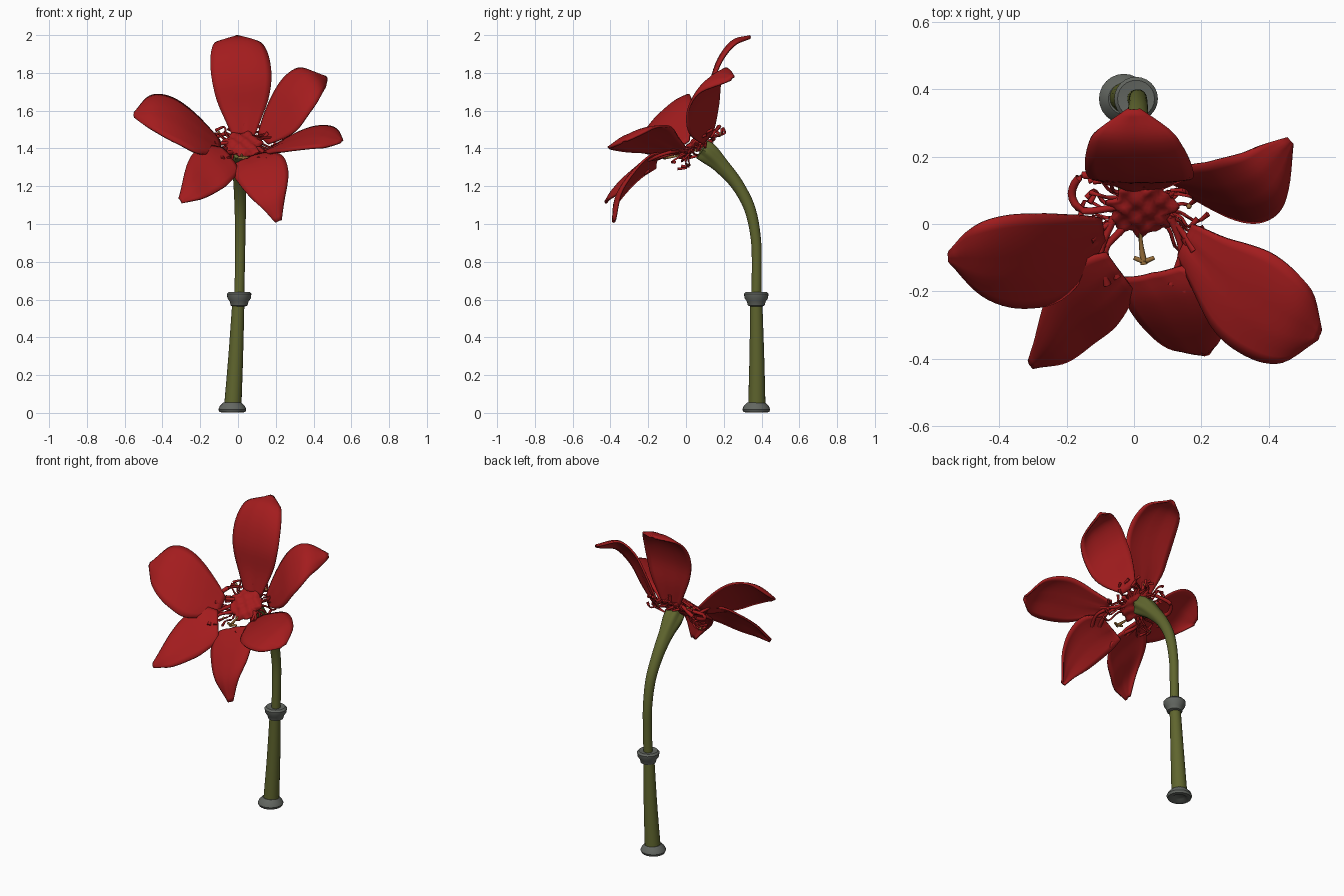
import bpy, bmesh, math, random
from mathutils import Vector as V

if "Cube" in bpy.data.objects:
    bpy.data.objects.remove(bpy.data.objects["Cube"])
random.seed(4)

def material(name, col):
    m = bpy.data.materials.new(name)
    m.diffuse_color = (*col, 1)
    m.use_nodes = True
    m.node_tree.nodes["Principled BSDF"].inputs["Base Color"].default_value = m.diffuse_color
    return m

RED = material("petal red", (0.365, 0.0115, 0.0125))
GREEN = material("stem olive", (0.115, 0.13, 0.027))
GREY = material("collar grey", (0.125, 0.135, 0.12))
TAN = material("anther tan", (0.3, 0.15, 0.04))

def spline(pts, t):
    """Catmull-Rom through equal-length tuples, t in 0..1"""
    n = len(pts) - 1
    i = min(int(t * n), n - 1)
    f = t * n - i
    def get(k):
        if k < 0:
            return [2 * a - b for a, b in zip(pts[0], pts[1])]
        if k > n:
            return [2 * a - b for a, b in zip(pts[n], pts[n - 1])]
        return pts[k]
    return [0.5 * (2 * b + (c - a) * f + (2 * a - 5 * b + 4 * c - d) * f * f
            + (3 * b - a - 3 * c + d) * f ** 3)
            for a, b, c, d in zip(get(i - 1), get(i), get(i + 1), get(i + 2))]

def tube(bm, pts, steps, sides, ridge=None, smooth=True):
    """Closed tube along (x, y, z, radius) points"""
    rows = [spline(pts, k / steps) for k in range(steps + 1)] if smooth else pts
    rings = []
    for k, r in enumerate(rows):
        a, b = rows[max(k - 1, 0)], rows[min(k + 1, len(rows) - 1)]
        # collars keep a level axis, curved tubes follow their path
        t = (V(b[:3]) - V(a[:3])).normalized() if smooth else V((0, 0, 1))
        ref = V((1, 0, 0)) if abs(t.x) < 0.8 else V((0, 0, 1))
        u = (ref - t * ref.dot(t)).normalized()
        w = t.cross(u)
        ring = []
        for s in range(sides):
            an = 2 * math.pi * s / sides
            rad = r[3] * (1 + (ridge(k / (len(rows) - 1), an) if ridge else 0))
            ring.append(bm.verts.new(V(r[:3]) + (u * math.cos(an) + w * math.sin(an)) * rad))
        rings.append(ring)
    for p, q in zip(rings, rings[1:]):
        for s in range(sides):
            bm.faces.new((p[s], p[(s + 1) % sides], q[(s + 1) % sides], q[s]))
    bm.faces.new(rings[0][::-1])
    bm.faces.new(rings[-1])

def finish(bm, name, mat, angle=45):
    bmesh.ops.recalc_face_normals(bm, faces=bm.faces)
    me = bpy.data.meshes.new(name)
    bm.to_mesh(me)
    bm.free()
    me.materials.append(mat)
    ob = bpy.data.objects.new(name, me)
    bpy.context.collection.objects.link(ob)
    bpy.ops.object.select_all(action='DESELECT')
    ob.select_set(True)
    bpy.context.view_layer.objects.active = ob
    bpy.ops.object.shade_smooth_by_angle(angle=math.radians(angle))
    return ob

# stem: tapered lower piece, bent upper piece flaring into a ridged receptacle
bm = bmesh.new()
tube(bm, [(-0.028, 0.375, 0.03, 0.046), (-0.012, 0.375, 0.3, 0.039),
          (0.002, 0.372, 0.59, 0.032)], 10, 20)
finish(bm, "lower_stem", GREEN)
bm = bmesh.new()
tube(bm, [(0.006, 0.372, 0.6, 0.027), (0.01, 0.374, 0.76, 0.026), (0.012, 0.37, 0.92, 0.027),
          (0.012, 0.338, 1.08, 0.03), (0.01, 0.27, 1.21, 0.034), (0.012, 0.185, 1.31, 0.044),
          (0.015, 0.12, 1.372, 0.058), (0.018, 0.085, 1.395, 0.056)], 36, 30,
     lambda t, a: 0.12 * max(0, t - 0.6) / 0.4 * math.cos(6 * a))
finish(bm, "upper_stem", GREEN)

# collars: foot and middle joint
bm = bmesh.new()
tube(bm, [(-0.03, 0.372, z, r) for z, r in
          ((0.014, 0.03), (0.002, 0.045), (0.004, 0.068), (0.018, 0.074), (0.035, 0.067), (0.056, 0.046))],
     0, 24, smooth=False)
finish(bm, "foot_collar", GREY)
bm = bmesh.new()
tube(bm, [(0.006, 0.372, z, r) for z, r in
          ((0.563, 0.03), (0.568, 0.044), (0.59, 0.05), (0.607, 0.062), (0.63, 0.065), (0.641, 0.055), (0.637, 0.026))],
     0, 24, smooth=False)
finish(bm, "joint_collar", GREY)

# petals: centre line, half-width vector, width profile, extra width at the base
ROUND = [(x,) for x in (.35, .62, .88, 1, 1, .9, .68, .1)]
OVAL = [(x,) for x in (.32, .7, .95, 1.02, 1, .86, .6, .1)]
POINTED = [(x,) for x in (.4, .78, 1, 1.04, .95, .72, .42, .12)]
AXIS = V((0, -0.66, 0.75))

def petal(name, centre, lat, profile, base=0.0, cup=0.02):
    bm = bmesh.new()
    nu, nv = 22, 10
    lat = V(lat)
    rows = []
    for i in range(nu + 1):
        t = i / nu
        c = V(spline(centre, t))
        tan = V(spline(centre, min(t + .02, 1))) - V(spline(centre, max(t - .02, 0)))
        nrm = tan.cross(lat).normalized()
        if nrm.dot(AXIS) < 0:
            nrm = -nrm
        w = spline(profile, t)[0] + base * (1 - t) ** 3
        row = []
        for j in range(nv + 1):
            s = 2 * j / nv - 1
            ripple = 0.006 * math.sin(5 * t + 3 * s) * abs(s)
            crease = 0.006 * math.exp(-(s / 0.18) ** 2) * (1 - t)
            row.append(bm.verts.new(c + lat * (w * s) - nrm * (cup * w * s * s + crease + ripple)))
        rows.append(row)
    for p, q in zip(rows, rows[1:]):
        for j in range(nv):
            bm.faces.new((p[j], p[j + 1], q[j + 1], q[j]))
    ob = finish(bm, name, RED, 60)
    mod = ob.modifiers.new("thickness", 'SOLIDIFY')
    mod.thickness = 0.012
    mod.offset = 0

petal("top_petal", [(0.03, 0.10, 1.46), (0.025, 0.12, 1.6), (0.02, 0.13, 1.75),
                    (0.01, 0.175, 1.88), (0.0, 0.25, 1.97), (0.0, 0.34, 1.993)], (0.157, 0, 0), ROUND)
petal("upper_right_petal", [(0.13, 0.11, 1.45), (0.22, 0.085, 1.56), (0.305, 0.085, 1.69),
                            (0.39, 0.13, 1.775), (0.465, 0.245, 1.775)], (0.075, -0.085, -0.08), OVAL)
petal("right_petal", [(0.15, -0.05, 1.39), (0.26, -0.17, 1.44), (0.36, -0.24, 1.47),
                      (0.46, -0.3, 1.475), (0.55, -0.33, 1.44)], (0.055, 0.14, 0.06), ROUND)
petal("left_petal", [(-0.09, -0.03, 1.41), (-0.21, -0.1, 1.485), (-0.33, -0.12, 1.56),
                     (-0.45, -0.12, 1.6), (-0.55, -0.10, 1.58)], (-0.01, 0.135, 0.115), OVAL)
petal("lower_left_petal", [(-0.035, -0.15, 1.35), (-0.11, -0.215, 1.325), (-0.18, -0.28, 1.275),
                           (-0.245, -0.37, 1.2), (-0.305, -0.42, 1.125)], (-0.06, 0.08, 0.09), POINTED, 0.3)
petal("lower_right_petal", [(0.05, -0.15, 1.35), (0.1, -0.22, 1.32), (0.145, -0.3, 1.245),
                            (0.18, -0.37, 1.14), (0.215, -0.385, 1.015)], (0.11, 0.02, 0.05), POINTED, 0.4)

# lumpy flower heart
C, U, W = V((0.025, 0.045, 1.42)), V((1, 0, 0)), V((0, 0.75, 0.66))
bm = bmesh.new()
bmesh.ops.create_icosphere(bm, subdivisions=4, radius=1)
for v in bm.verts:
    a = math.atan2(v.co.y, v.co.x)
    k = 0.1 * (1 + 0.09 * math.sin(7 * a) + 0.07 * math.sin(11 * a + 1))
    bump = 0.007 * math.sin(9 * v.co.x) * math.sin(8 * v.co.y + 1)
    v.co = C + U * (v.co.x * k) + W * (v.co.y * k) + AXIS * (v.co.z * 0.024 + bump)
finish(bm, "flower_heart", RED, 60)

# stamens: thin curling filaments bridging heart and petals
red, tan = bmesh.new(), bmesh.new()
N = 30
for i in range(N):
    a = 2 * math.pi * (i + random.uniform(-.3, .3)) / N
    low = max(0, -math.sin(a))
    if low > 0.8:
        continue
    end = random.uniform(0.155, 0.19) + 0.03 * low
    h = random.uniform(-0.06, 0.03)
    pts = []
    for f, dh, da, r in ((0.08, 0, 0, .008), (0.115, 0.5, .1, .006), (end * .87, 1, -.08, .0055), (end, .5, .1, .009)):
        b = a + da * random.uniform(0.3, 1.6)
        p = C + (U * math.cos(b) + W * math.sin(b)) * f + AXIS * (h * dh - 0.01)
        pts.append((*p, r))
    tube(red, pts, 10, 6)
    # a few tan tips
    if i % 6 == 0:
        p = V(pts[2][:3])
        q = p + AXIS * 0.015
        tube(tan, [(*p, .005), (*((p + q) / 2), .009), (*q, .005)], 4, 6)
# back loop beside the upper left of the heart
tube(red, [(-0.05, 0.05, 1.43, .01), (-0.15, 0.04, 1.42, .011), (-0.185, 0.09, 1.42, .012),
           (-0.15, 0.145, 1.45, .012), (-0.06, 0.12, 1.48, .01)], 16, 8)
# claws joining each petal to the edge of the heart
for a, m, b in (((.03, .1, 1.46), (.03, .115, 1.49), (.03, .12, 1.53)),
                ((.09, .08, 1.44), (.13, .1, 1.455), (.16, .1, 1.48)),
                ((.1, .02, 1.4), (.14, -.02, 1.39), (.18, -.08, 1.4)),
                ((-.05, .02, 1.4), (-.09, -.01, 1.4), (-.13, -.05, 1.43)),
                ((-.06, .02, 1.4), (-.1, -.09, 1.385), (-.08, -.18, 1.345)),
                ((-.03, -.01, 1.38), (-.085, -.08, 1.37), (-.05, -.16, 1.345)),
                ((.11, .02, 1.4), (.14, -.08, 1.37), (.11, -.18, 1.345)),
                ((.15, -.04, 1.39), (.18, -.12, 1.37), (.15, -.2, 1.34))):
    tube(red, [(*a, .012), (*m, .009), (*b, .012)], 8, 8)
finish(red, "stamen_filaments", RED, 60)
# tan thread hanging in the gap below the heart
tube(tan, [(0.02, 0.02, 1.385, .006), (.02, -0.05, 1.36, .006), (.03, -0.12, 1.35, .011)], 8, 6)
tube(tan, [(0.0, -0.1, 1.35, .007), (.03, -0.11, 1.352, .009), (.06, -0.1, 1.35, .007)], 6, 6)
finish(tan, "anthers", TAN, 60)
